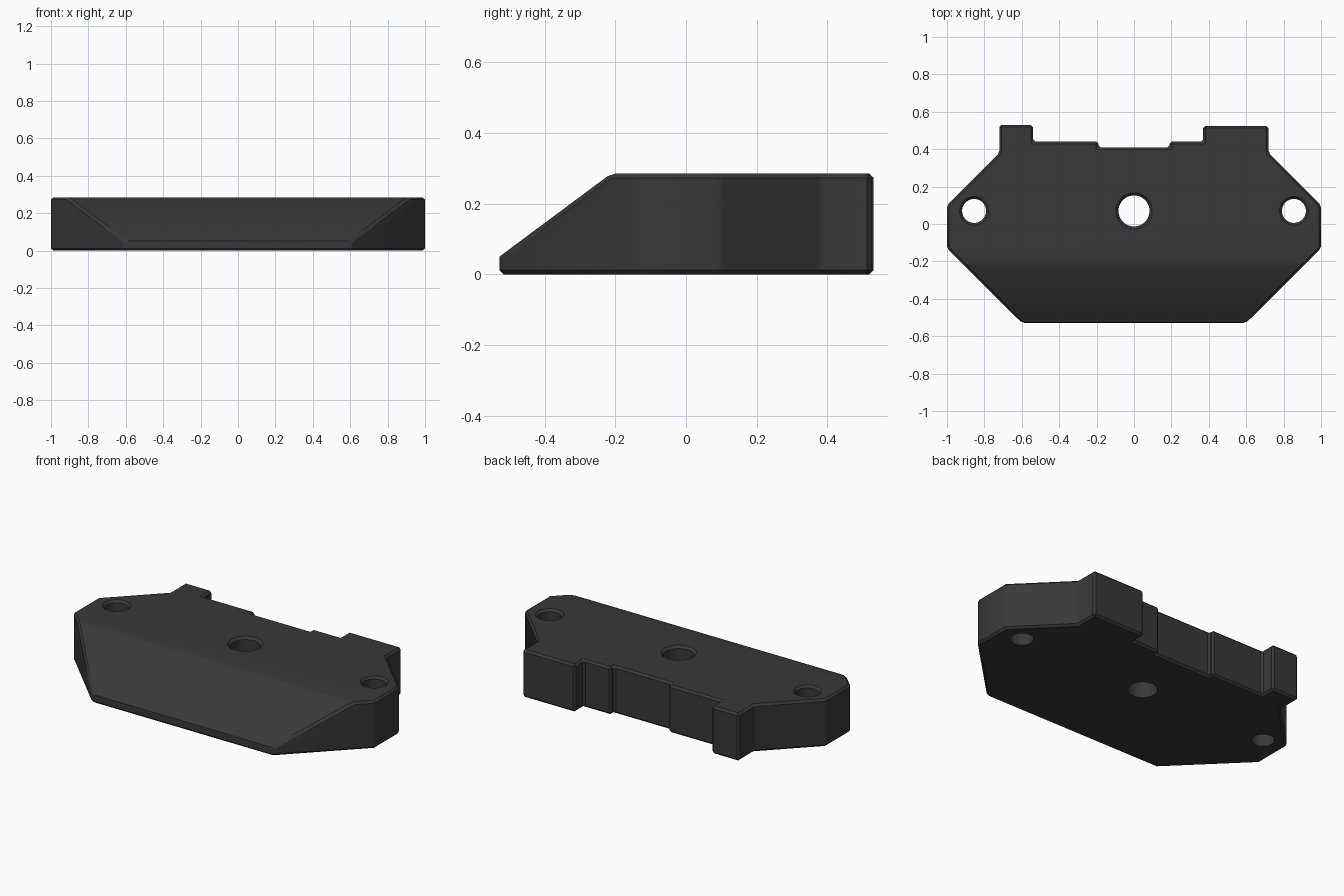
import bpy, bmesh, math
from mathutils import Vector

if "Cube" in bpy.data.objects:
    bpy.data.objects.remove(bpy.data.objects["Cube"])

TOP = 0.285
BEVEL = 0.012

dark = bpy.data.materials.new("charcoal")
dark.diffuse_color = (0.04, 0.04, 0.04, 1)
dark.use_nodes = True
dark.node_tree.nodes["Principled BSDF"].inputs["Base Color"].default_value = dark.diffuse_color


def finish(name, bm):
    bmesh.ops.recalc_face_normals(bm, faces=bm.faces)
    mesh = bpy.data.meshes.new(name)
    bm.to_mesh(mesh)
    bm.free()
    mesh.materials.append(dark)
    ob = bpy.data.objects.new(name, mesh)
    bpy.context.collection.objects.link(ob)
    return ob


# Plate outline, counter-clockwise, with the two rear tabs and shallow recess
outline = [(-0.6, -0.528), (0.6, -0.528), (1, -0.13), (1, 0.10), (0.72, 0.38),
           (0.72, 0.524), (0.37, 0.524), (0.37, 0.44), (0.19, 0.44), (0.19, 0.41),
           (-0.19, 0.41), (-0.19, 0.44), (-0.54, 0.44), (-0.54, 0.53),
           (-0.72, 0.53), (-0.72, 0.38), (-1, 0.10), (-1, -0.13)]
bm = bmesh.new()
base = bm.faces.new([bm.verts.new((x, y, 0)) for x, y in outline])
ext = bmesh.ops.extrude_face_region(bm, geom=[base])
bmesh.ops.translate(bm, vec=(0, 0, TOP),
                    verts=[v for v in ext["geom"] if isinstance(v, bmesh.types.BMVert)])

# Sloping front: cut from the low front lip up to the top face
lip, crest = Vector((0, -0.528, 0.05)), Vector((0, -0.212, TOP))
slope = crest - lip
normal = Vector((0, -slope.z, slope.y)).normalized()
bmesh.ops.bisect_plane(bm, geom=bm.verts[:] + bm.edges[:] + bm.faces[:],
                       plane_co=lip, plane_no=normal, clear_outer=True)
bmesh.ops.holes_fill(bm, edges=[e for e in bm.edges if e.is_boundary], sides=0)
bmesh.ops.recalc_face_normals(bm, faces=bm.faces)


# Chamfer every edge except the one along the top of the front lip
def is_lip(e):
    return all(abs(v.co.y - lip.y) < 1e-3 and v.co.z > 0.02 for v in e.verts)


bmesh.ops.bevel(bm, geom=[e for e in bm.edges if not is_lip(e)], offset=BEVEL,
                offset_type='OFFSET', segments=1, profile=0.5, affect='EDGES',
                clamp_overlap=True)
plate = finish("mounting_plate", bm)


# Lathed cutter: straight bore with a chamfered mouth at the top
def hole_cutter(name, x, y, r, flare, sides=48):
    rings = [(r, -0.05), (r, TOP - flare), (r + flare, TOP), (r + flare, TOP + 0.05)]
    bm = bmesh.new()
    loops = [[bm.verts.new((x + rad * math.cos(i * math.tau / sides),
                            y + rad * math.sin(i * math.tau / sides), z))
              for i in range(sides)] for rad, z in rings]
    for a, b in zip(loops, loops[1:]):
        for i in range(sides):
            j = (i + 1) % sides
            bm.faces.new((a[i], a[j], b[j], b[i]))
    bm.faces.new(loops[0][::-1])
    bm.faces.new(loops[-1])
    ob = finish(name, bm)
    ob.hide_render = True
    return ob


# Central bore and two side bolt holes
cutters = [hole_cutter("centre_hole_cutter", 0, 0.07, 0.083, 0.014)]
for side, x in (("left", -0.855), ("right", 0.855)):
    cutters.append(hole_cutter(side + "_hole_cutter", x, 0.07, 0.064, 0.013))

bpy.ops.object.select_all(action='DESELECT')
plate.select_set(True)
bpy.context.view_layer.objects.active = plate
for c in cutters:
    mod = plate.modifiers.new(c.name, 'BOOLEAN')
    mod.operation = 'DIFFERENCE'
    mod.solver = 'EXACT'
    mod.object = c
    bpy.ops.object.modifier_apply(modifier=mod.name)
    bpy.data.objects.remove(c)

bpy.ops.object.shade_smooth_by_angle(angle=math.radians(24))
